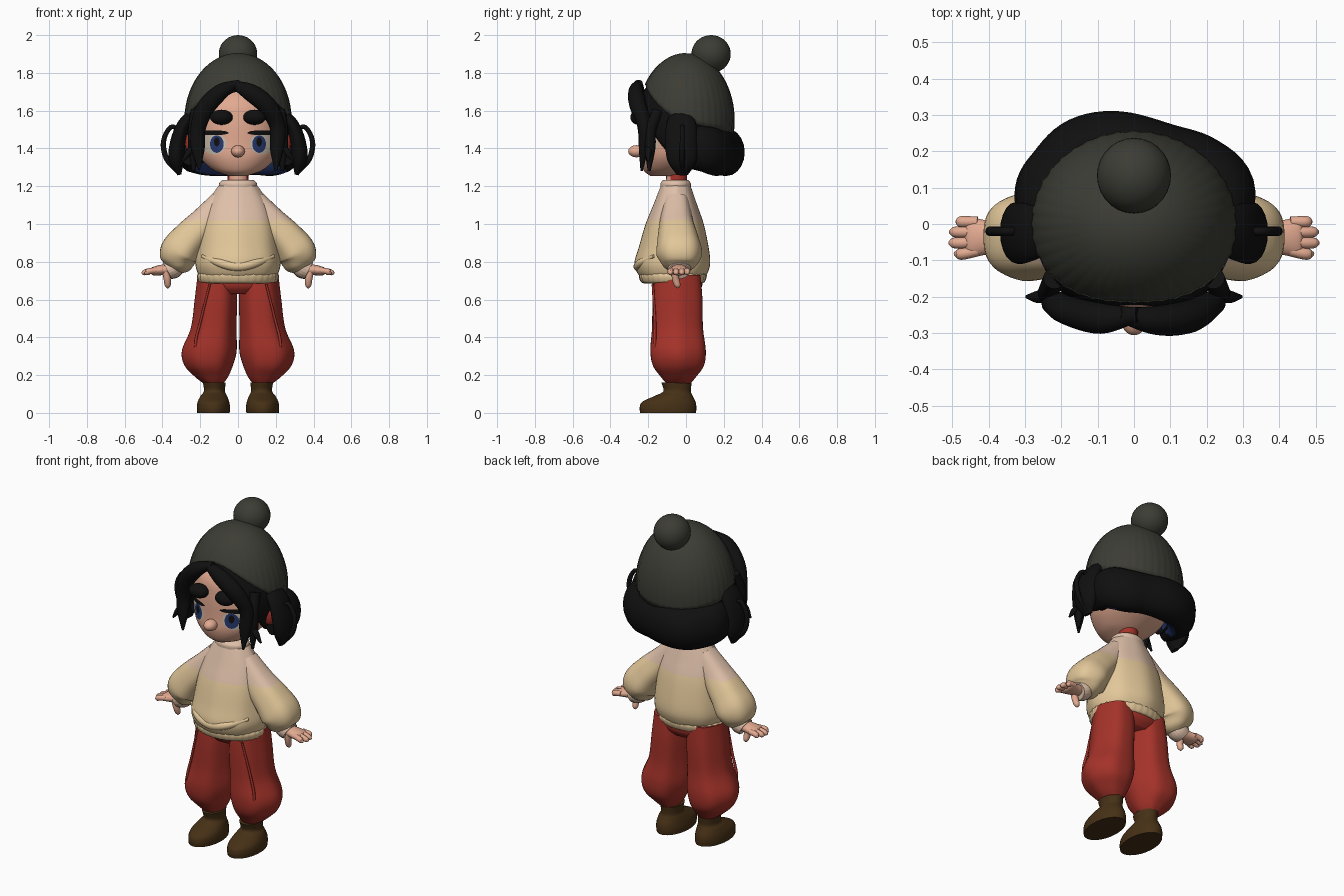
import bpy, bmesh
from math import sin, cos, pi, acos, radians
from mathutils import Vector
from mathutils.bvhtree import BVHTree

old = bpy.data.objects.get("Cube")
if old:
    bpy.data.objects.remove(old)


def material(name, r, g, b):
    m = bpy.data.materials.new(name)
    m.diffuse_color = (r, g, b, 1)
    m.use_nodes = True
    node = m.node_tree.nodes["Principled BSDF"]
    node.inputs["Base Color"].default_value = (r, g, b, 1)
    node.inputs["Roughness"].default_value = 0.9
    return m


SKIN = material("skin", .76, .40, .28)
RED = material("brick red", .37, .032, .022)
BLACK = material("hair black", .005, .005, .005)
BLUE = material("deep blue", .02, .04, .16)
WHITE = material("eye white", .60, .52, .42)
HAT = material("olive grey wool", .046, .046, .036)
CREAM = material("cream wool", .76, .57, .32)
BLUSH = material("pale pink wool", .74, .53, .40)
BOOT = material("brown leather", .062, .03, .008)


def finish(name, bm, mats, rule=None, mirror=False):
    """Turn a bmesh into a smooth object, coloured face by face by a rule."""
    bmesh.ops.recalc_face_normals(bm, faces=bm.faces)
    me = bpy.data.meshes.new(name)
    bm.to_mesh(me)
    bm.free()
    for m in mats:
        me.materials.append(m)
    if rule:
        for p in me.polygons:
            p.material_index = int(rule(p.center, p.normal))
    me.shade_smooth()
    me.set_sharp_from_angle(angle=radians(55))
    ob = bpy.data.objects.new(name, me)
    bpy.context.collection.objects.link(ob)
    if mirror:
        ob.modifiers.new("Mirror", "MIRROR")
    return ob


def spline(keys, steps=6):
    """Smooth curve through keys of (x, y, z, radius, radius)."""
    k = [Vector(p) for p in keys]
    k = [2 * k[0] - k[1]] + k + [2 * k[-1] - k[-2]]
    out = []
    for a, b, c, d in zip(k, k[1:], k[2:], k[3:]):
        for i in range(steps):
            t = i / steps
            out.append(.5 * (2 * b + (c - a) * t + (2 * a - 5 * b + 4 * c - d) * t * t
                             + (3 * b - a - 3 * c + d) * t ** 3))
    return out + [k[-2]]


def skin_rings(bm, rings, close_end=True):
    n = len(rings[0])
    vs = [[bm.verts.new(p) for p in ring] for ring in rings]
    for r, s in zip(vs, vs[1:]):
        for i in range(n):
            bm.faces.new((r[i], r[(i + 1) % n], s[(i + 1) % n], s[i]))
    bm.faces.new(vs[0])
    if close_end:
        bm.faces.new(vs[-1])


def sweep(name, keys, *mats, ref=None, n=20, ripple=(0, 0), rule=None, mirror=False):
    """Elliptical tube along keys; without ref all rings stay horizontal."""
    pts = spline([k if len(k) == 5 else (*k, k[-1]) for k in keys])
    pos = [p.to_3d() if len(p) == 3 else Vector(p[:3]) for p in pts]
    rings = []
    for i, p in enumerate(pts):
        u, v = Vector((1, 0, 0)), Vector((0, 1, 0))
        if ref:
            t = (pos[min(i + 1, len(pos) - 1)] - pos[max(i - 1, 0)]).normalized()
            u = Vector(ref).cross(t).normalized()
            v = t.cross(u)
        ring = []
        for j in range(n):
            a = 2 * pi * j / n
            k = 1 + ripple[1] * cos(ripple[0] * a)
            ring.append(pos[i] + k * (u * max(p[3], .002) * cos(a) + v * max(p[4], .002) * sin(a)))
        rings.append(ring)
    bm = bmesh.new()
    skin_rings(bm, rings)
    return finish(name, bm, mats, rule, mirror)


def ball(name, centre, radii, *mats, rule=None, mirror=False):
    bm = bmesh.new()
    bmesh.ops.create_uvsphere(bm, u_segments=28, v_segments=18, radius=1)
    for v in bm.verts:
        v.co = Vector(centre) + Vector([a * b for a, b in zip(v.co, radii)])
    return finish(name, bm, mats, rule, mirror)


def dome(name, centre, radii, edge, mat, ribs=0, thick=.012):
    """Shell whose lower edge height depends on how far it faces the front."""
    n, rows, rings = 120, 20, []
    for i in range(1, rows + 1):
        ring = []
        for j in range(n):
            a = 2 * pi * j / n
            phi = acos((edge(-sin(a)) - centre[2]) / radii[2]) * i / rows
            k = sin(phi) * (1 + ribs * (i / rows) * cos(40 * a))
            ring.append((centre[0] + radii[0] * k * cos(a), centre[1] + radii[1] * k * sin(a),
                         centre[2] + radii[2] * cos(phi)))
        rings.append(ring)
    bm = bmesh.new()
    skin_rings(bm, rings, close_end=False)
    ob = finish(name, bm, [mat])
    mod = ob.modifiers.new("Thickness", "SOLIDIFY")
    mod.thickness = thick
    return ob


FRONT, UP = (0, 1, 0), (0, 0, 1)

# Head, nose, ears and neck
head = sweep("head", [(0, -.12, 1.255, .05, .07), (0, -.1, 1.285, .13, .125), (0, -.06, 1.35, .2, .187),
                      (0, -.045, 1.43, .225, .2), (0, -.04, 1.55, .228, .2),
                      (0, -.03, 1.65, .205, .185), (0, 0, 1.76, .1, .1)], SKIN, n=48)
ball("nose", (0, -.262, 1.385), (.036, .044, .032), SKIN)
ball("ears", (.245, -.05, 1.43), (.035, .03, .058), SKIN, RED, mirror=True,
     rule=lambda c, n: n.y < -.3 and c.x > .24)
sweep("neck", [(0, -.05, 1.15, .065), (0, -.05, 1.25, .055), (0, -.05, 1.36, .06)], SKIN, RED,
      rule=lambda c, n: n.y > -.6)

# Painted eyes: thin discs laid on the face
tree = BVHTree.FromPolygons([v.co for v in head.data.vertices],
                            [p.vertices[:] for p in head.data.polygons])


def decal(name, x, z, rx, rz, mat, lift):
    bm = bmesh.new()
    bmesh.ops.create_grid(bm, x_segments=14, y_segments=14, size=1)
    for v in bm.verts:
        a, b = v.co.x, v.co.y
        px, pz = x + rx * a * (1 - b * b / 2) ** .5, z + rz * b * (1 - a * a / 2) ** .5
        hit = tree.ray_cast(Vector((px, -1, pz)), Vector((0, 1, 0)))[0]
        v.co = (px, (hit.y if hit else -.2) - lift, pz)
    finish(name, bm, [mat], mirror=True)


decal("eye_whites", .128, 1.425, .066, .056, WHITE, .002)
decal("irises", .112, 1.423, .036, .046, BLUE, .004)
decal("pupils", .112, 1.435, .015, .024, BLACK, .006)
decal("upper_lashes", .128, 1.483, .078, .013, BLACK, .008)
ball("eyebrows", (.088, -.25, 1.565), (.06, .045, .04), BLACK, mirror=True)

# Knitted hat with pompom
dome("hat", (0, 0, 1.55), (.282, .256, .355), lambda s: 1.54 + (.2 * s ** 1.5 if s > 0 else .06 * s),
     HAT, ribs=.008, thick=.02)
ball("pompom", (0, .133, 1.9), (.102, .104, .1), HAT)
sweep("pompom_base", [(0, .09, 1.8, .085), (0, .105, 1.85, .078), (0, .115, 1.88, .06)], HAT)

# Hair cap and rolled bob at the back
dome("hair_cap", (0, -.01, 1.53), (.262, .245, .3), lambda s: 1.33 + .37 * max(s, 0) ** 2, BLACK)
sweep("rolled_bob", [(.26, -.04, 1.41, .05, .1), (.25, .09, 1.40, .085, .12), (.18, .155, 1.38, .09, .125),
                     (.09, .19, 1.38, .085, .12), (-.04, .215, 1.38, .095, .125),
                     (-.14, .20, 1.38, .095, .125), (-.21, .145, 1.39, .085, .125),
                     (-.25, .08, 1.40, .08, .12), (-.26, -.04, 1.41, .05, .1)],
      BLACK, BLUE, ref=UP, rule=lambda c, n: n.y < -.3 and c.z < 1.4)

# Parted fringe and locks that frame the face
sweep("left_fringe", [(-.04, -.25, 1.745, .015, .02), (.06, -.265, 1.70, .045, .04),
                      (.15, -.255, 1.63, .05, .045), (.208, -.22, 1.52, .042, .035),
                      (.205, -.225, 1.4, .036, .025), (.2, -.235, 1.28, .006, .006)], BLACK, ref=FRONT)
sweep("right_fringe", [(.01, -.25, 1.75, .015, .02), (-.09, -.26, 1.70, .042, .042),
                       (-.175, -.24, 1.61, .048, .04), (-.212, -.22, 1.5, .04, .035),
                       (-.212, -.225, 1.4, .036, .025), (-.205, -.235, 1.29, .006, .006)], BLACK, ref=FRONT)
sweep("front_locks", [(.22, -.15, 1.6, .03), (.235, -.185, 1.5, .028), (.235, -.19, 1.4, .028),
                      (.235, -.195, 1.28, .008)], BLACK, ref=FRONT, mirror=True)
sweep("lock_tips", [(.225, -.19, 1.42, .014), (.26, -.2, 1.38, .018), (.295, -.2, 1.33, .005)],
      BLACK, ref=FRONT, mirror=True)
sweep("side_locks", [(.23, -.02, 1.59, .03, .06), (.29, -.025, 1.52, .035, .08), (.32, -.025, 1.42, .042, .085),
                     (.325, -.02, 1.33, .04, .075), (.31, -.02, 1.26, .01, .03)],
      BLACK, ref=FRONT, mirror=True)
sweep("hair_loops", [(.3, -.02, 1.49, .012), (.35, -.02, 1.515, .012), (.385, -.02, 1.47, .013),
                     (.395, -.02, 1.41, .014), (.375, -.02, 1.34, .014), (.325, -.02, 1.28, .01)],
      BLACK, ref=FRONT, n=10, mirror=True)

# Sweater: body, fold, ribbed hem, collar, sleeves and cuffs


def shoulder_tint(c, n):
    return c.z > 1.02


sweep("sweater_body", [(0, -.07, .71, .195, .165), (0, -.072, .75, .215, .188), (0, -.072, .80, .223, .198),
                       (0, -.065, .88, .215, .182), (0, -.06, 1.0, .198, .152), (0, -.057, 1.1, .165, .115),
                       (0, -.055, 1.18, .118, .086), (0, -.055, 1.215, .09, .072)],
      CREAM, BLUSH, n=48, ripple=(8, .012), rule=shoulder_tint)
sweep("sweater_fold", [(-.19, -.17, .83, .008), (-.1, -.235, .795, .022), (0, -.252, .775, .026),
                       (.1, -.235, .795, .022), (.19, -.17, .83, .008)], CREAM, ref=UP)
sweep("hem", [(0, -.07, .685, .19, .15), (0, -.07, .695, .207, .168), (0, -.07, .725, .215, .178),
              (0, -.07, .75, .2, .17)], CREAM, n=96, ripple=(32, .012))
sweep("collar", [(0, -.055, 1.19, .1, .08), (0, -.055, 1.215, .1, .08), (0, -.055, 1.232, .085, .068)],
      BLUSH, n=32)
sweep("sleeves", [(.09, -.05, 1.13, .055, .065), (.175, -.05, 1.01, .085, .09), (.255, -.042, .92, .1, .11),
                  (.31, -.035, .845, .108, .12), (.325, -.035, .785, .08, .09), (.335, -.035, .755, .045, .05)],
      CREAM, BLUSH, ref=FRONT, n=40, ripple=(5, .025), rule=shoulder_tint, mirror=True)
sweep("cuffs", [(.315, -.035, .79, .05, .055), (.345, -.035, .768, .056, .06), (.375, -.036, .752, .048, .054)],
      BLUSH, ref=FRONT, n=60, ripple=(20, .015), mirror=True)

# Hands with four fingers and a hanging thumb
sweep("palms", [(.35, -.036, .76, .028, .04), (.4, -.037, .757, .028, .046), (.45, -.037, .75, .022, .054),
                (.465, -.037, .748, .01, .04)], SKIN, ref=FRONT, mirror=True)
for label, y, tip in (("index", -.082, .495), ("middle", -.052, .51), ("ring", -.022, .508), ("little", .006, .49)):
    sweep(label + "_fingers", [(.43, y * .9, .755, .015), (.47, y, .75, .016), (tip - .012, y, .742, .014),
                               (tip, y, .739, .004)], SKIN, ref=FRONT, n=12, mirror=True)
sweep("thumbs", [(.385, -.06, .755, .018), (.375, -.055, .71, .019), (.372, -.045, .675, .016),
                 (.372, -.043, .66, .005)], SKIN, ref=FRONT, n=12, mirror=True)

# Baggy trousers gathered at the ankle
sweep("trouser_waist", [(0, -.045, .63, .15, .1), (0, -.045, .67, .2, .13), (0, -.045, .74, .2, .135)], RED, n=40)
sweep("trouser_legs", [(.112, -.045, .73, .1, .125), (.117, -.045, .6, .11, .135), (.129, -.045, .45, .118, .138),
                       (.152, -.042, .33, .142, .15), (.155, -.04, .25, .125, .138),
                       (.14, -.04, .19, .085, .095), (.13, -.04, .155, .05, .065)],
      RED, n=48, ripple=(6, .022), mirror=True)
sweep("trouser_seams", [(.15, -.176, .68, .006), (.195, -.165, .5, .007), (.225, -.165, .36, .008),
                        (.19, -.16, .25, .008), (.15, -.125, .195, .005)], RED, ref=FRONT, n=8, mirror=True)

# Boots
sweep("boots", [(.13, -.095, 0, .086, .148), (.13, -.095, .03, .088, .15), (.13, -.09, .06, .083, .14),
                (.128, -.065, .09, .07, .1), (.125, -.047, .115, .056, .073), (.125, -.05, .16, .06, .08)],
      BOOT, n=32, mirror=True)
